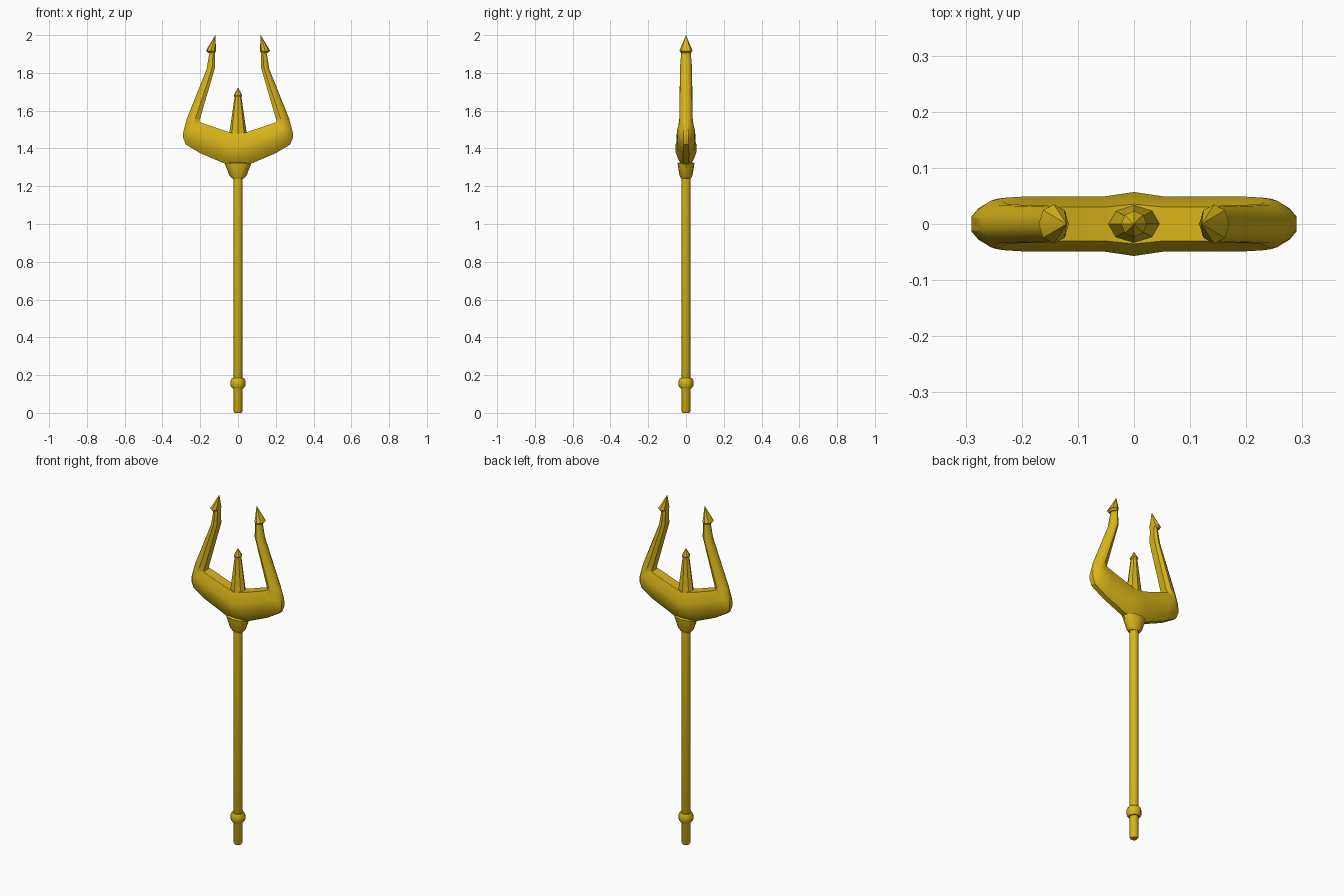
import bpy, bmesh, math

if "Cube" in bpy.data.objects:
    bpy.data.objects.remove(bpy.data.objects["Cube"])

gold = bpy.data.materials.new("gold")
gold.diffuse_color = (0.7, 0.47, 0.01, 1)
gold.use_nodes = True
gold.node_tree.nodes["Principled BSDF"].inputs["Base Color"].default_value = gold.diffuse_color


def loft(name, rings, start_cap=True, mirror=False, angle=35):
    """Skin a list of closed point rings; a one-point ring makes an apex."""
    bm = bmesh.new()
    rows = [[bm.verts.new(p) for p in ring] for ring in rings]
    for a, b in zip(rows, rows[1:]):
        n = len(a)
        for i in range(n):
            j = (i + 1) % n
            if len(b) == 1:
                bm.faces.new((a[i], a[j], b[0]))
            else:
                bm.faces.new((a[i], a[j], b[j], b[i]))
    if start_cap:
        bm.faces.new(rows[0][::-1])
    if len(rows[-1]) > 1:
        bm.faces.new(rows[-1])
    bmesh.ops.recalc_face_normals(bm, faces=bm.faces)
    me = bpy.data.meshes.new(name)
    bm.to_mesh(me)
    bm.free()
    ob = bpy.data.objects.new(name, me)
    bpy.context.collection.objects.link(ob)
    me.materials.append(gold)
    bpy.ops.object.select_all(action='DESELECT')
    ob.select_set(True)
    bpy.context.view_layer.objects.active = ob
    bpy.ops.object.shade_smooth_by_angle(angle=math.radians(angle))
    if mirror:
        ob.modifiers.new("mirror", 'MIRROR').use_axis[0] = True
    return ob


def oval(z, rx, ry=None, cx=0, n=12):
    """Horizontal elliptical ring."""
    ry = rx if ry is None else ry
    return [(cx + rx * math.cos(2 * math.pi * i / n),
             ry * math.sin(2 * math.pi * i / n), z) for i in range(n)]


# shaft with a slightly rounded foot
loft("shaft", [oval(0, 0.018), oval(0.01, 0.024), oval(1.26, 0.024)])

# ring near the foot
loft("foot_ring", [oval(0.13, 0.03), oval(0.143, 0.039), oval(0.17, 0.039),
                   oval(0.185, 0.032)])

# flared oval collar under the head
loft("collar", [oval(1.24, 0.03, 0.026), oval(1.255, 0.045, 0.034),
                oval(1.31, 0.066, 0.043), oval(1.322, 0.071, 0.045),
                oval(1.325, 0.055, 0.036)])

# fork: sections from the middle of the crossbar round to the prong end
section = [(0, 0.62), (0.35, 1), (0.6, 0.95), (0.85, 0.65), (1, 0.3)]
stations = [  # inner x, z, outer x, z, half depth
    (0.0, 1.475, 0.0, 1.31, 0.057),
    (0.05, 1.487, 0.06, 1.315, 0.049),
    (0.19, 1.535, 0.20, 1.375, 0.049),
    (0.203, 1.54, 0.275, 1.42, 0.047),
    (0.205, 1.545, 0.29, 1.455, 0.043),
    (0.204, 1.55, 0.29, 1.485, 0.040),
    (0.20, 1.56, 0.27, 1.56, 0.035),
    (0.121, 1.83, 0.166, 1.82, 0.032),
    (0.122, 1.92, 0.149, 1.92, 0.024),
]
rings = []
for xi, zi, xo, zo, d in stations:
    side = [(xi + (xo - xi) * t, d * k, zi + (zo - zi) * t) for t, k in section]
    rings.append(side + [(x, -y, z) for x, y, z in reversed(side)])
loft("fork", rings, start_cap=False, mirror=True)

# barbed tips leaning inward on the outer prongs
loft("outer_tip", [oval(1.905, 0.018, 0.025, 0.14, 8),
                   oval(1.917, 0.027, 0.035, 0.143, 8),
                   [(0.12, 0, 2.0)]], mirror=True)

# short middle prong and its tip
loft("middle_prong", [oval(1.44, 0.052, 0.036, 0, 8),
                      oval(1.68, 0.017, 0.017, 0, 8)])
loft("middle_tip", [oval(1.67, 0.017, None, 0, 8), oval(1.68, 0.023, None, 0, 8),
                    [(0, 0, 1.722)]])
